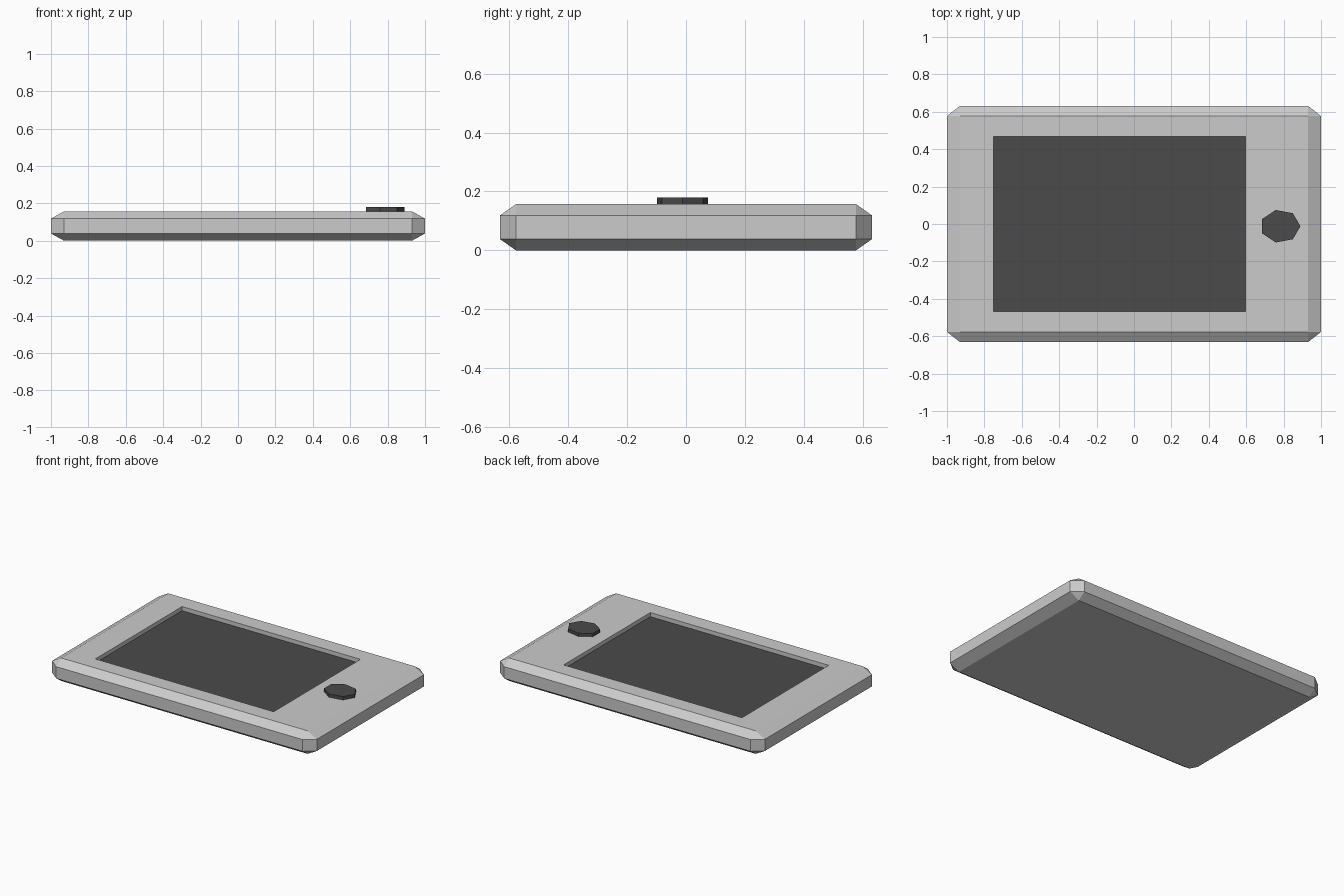
import bpy, bmesh, math
from itertools import product
from mathutils import Matrix

if "Cube" in bpy.data.objects:
    bpy.data.objects.remove(bpy.data.objects["Cube"])

dark = bpy.data.materials.new("dark_glass")
dark.diffuse_color = (0.07, 0.07, 0.07, 1)
dark.use_nodes = True
dark.node_tree.nodes["Principled BSDF"].inputs["Base Color"].default_value = dark.diffuse_color


def finish(name, bm, mats=()):
    bmesh.ops.recalc_face_normals(bm, faces=bm.faces[:])
    me = bpy.data.meshes.new(name)
    bm.to_mesh(me)
    bm.free()
    for m in mats:
        me.materials.append(m)
    ob = bpy.data.objects.new(name, me)
    bpy.context.collection.objects.link(ob)
    return ob


TOP, MID = 0.157, 0.0785

# Casing: chamfered slab as the hull of three crossed boxes
bm = bmesh.new()
for hx, hy, hz in ((1, 0.577, 0.04), (0.93, 0.632, 0.04), (0.93, 0.577, MID)):
    for sx, sy, sz in product((-1, 1), repeat=3):
        bm.verts.new((sx * hx, sy * hy, MID + sz * hz))
bmesh.ops.convex_hull(bm, input=bm.verts[:])
bmesh.ops.dissolve_limit(bm, angle_limit=0.01, verts=bm.verts[:], edges=bm.edges[:])

# Screen opening: inset the top face, fit it to the screen, sink it
top = max(bm.faces, key=lambda f: f.calc_center_median().z)
bmesh.ops.inset_region(bm, faces=[top], thickness=0.1)
for v in top.verts:
    v.co = (0.597 if v.co.x > 0 else -0.75, math.copysign(0.468, v.co.y), TOP)
top = bmesh.ops.extrude_discrete_faces(bm, faces=[top])["faces"][0]
for v in top.verts:
    v.co.z = TOP - 0.028
bmesh.ops.delete(bm, geom=[top], context="FACES_ONLY")
finish("casing", bm)

# Screen panel closing the bottom of the opening
bm = bmesh.new()
bmesh.ops.create_grid(bm, x_segments=1, y_segments=1, size=1,
                      matrix=Matrix.Translation((-0.0765, 0, TOP - 0.028))
                      @ Matrix.Diagonal((0.6735, 0.468, 1, 1)))
finish("screen", bm, [dark])

# Home button: slightly squashed seven-sided disc
bm = bmesh.new()
ring = [bm.verts.new((0.782 + 0.108 * math.cos(a), -0.012 + 0.089 * math.sin(a), 0.155))
        for a in (math.tau * i / 7 for i in range(7))]
base = bm.faces.new(ring)
ext = bmesh.ops.extrude_face_region(bm, geom=[base], use_keep_orig=True)
for g in ext["geom"]:
    if isinstance(g, bmesh.types.BMVert):
        g.co.z = 0.18
finish("button", bm, [dark])
